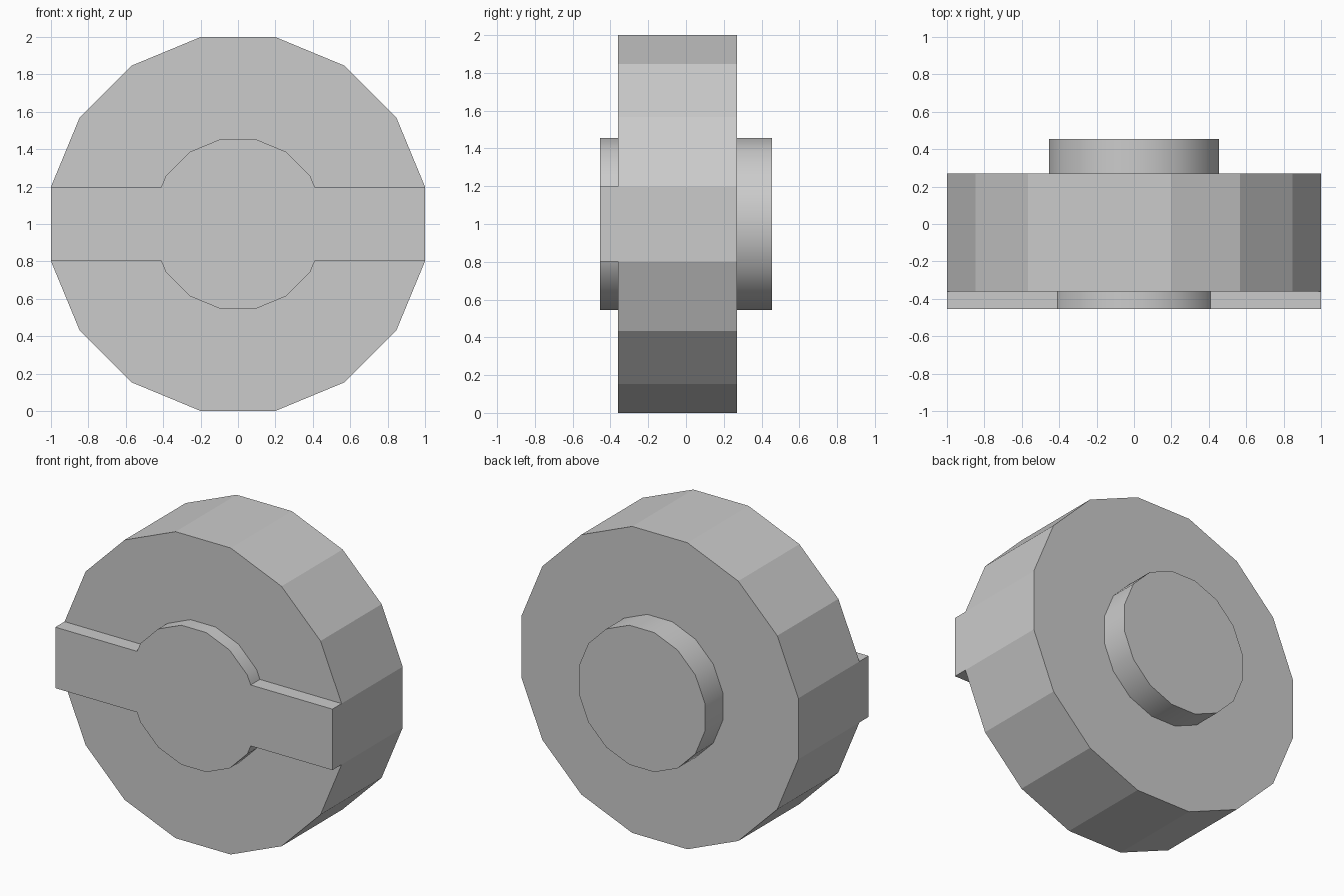
import bpy, bmesh, math

if "Cube" in bpy.data.objects:
    bpy.data.objects.remove(bpy.data.objects["Cube"])

SIDES = 16
Y_FRONT, Y_BACK, Y_TIP = -0.36, 0.27, 0.455
HUB = 0.455                                   # hub flat-to-centre distance
HALF_BAR = math.tan(math.pi / SIDES)          # bar matches one rim facet


def ring(apothem):
    """Regular polygon points (x, z) with a flat facet facing +x."""
    r = apothem / math.cos(math.pi / SIDES)
    return [(r * math.cos((k - 0.5) * 2 * math.pi / SIDES),
             r * math.sin((k - 0.5) * 2 * math.pi / SIDES)) for k in range(SIDES)]


bm = bmesh.new()


def add(points, y):
    return [bm.verts.new((x, y, z + 1)) for x, z in points]


# Disc rim and back face
front, back = add(ring(1), Y_FRONT), add(ring(1), Y_BACK)
for i in range(SIDES):
    j = (i + 1) % SIDES
    bm.faces.new((front[i], front[j], back[j], back[i]))
back_face = bm.faces.new(back)

# Front face split into a bar-with-hub outline and two outer regions
hub = ring(HUB)
(x1, z1), (x2, z2) = hub[1], hub[2]
xc = x1 + (x2 - x1) * (HALF_BAR - z1) / (z2 - z1)   # where bar meets hub
arc = [(xc, HALF_BAR)] + hub[2:8] + [(-xc, HALF_BAR)]
upper = add(arc, Y_FRONT)
lower = add([(-x, -z) for x, z in arc], Y_FRONT)
bm.faces.new(front[1:9] + upper[::-1])
bm.faces.new(front[9:] + front[:1] + lower[::-1])
key_face = bm.faces.new([front[0], front[1]] + upper + [front[8], front[9]] + lower)
bmesh.ops.recalc_face_normals(bm, faces=bm.faces[:])


def raise_face(face, y):
    """Extrude a face to depth y and smooth its side walls."""
    cap = bmesh.ops.extrude_discrete_faces(bm, faces=[face])["faces"][0]
    for v in cap.verts:
        v.co.y = y
    for e in cap.edges:
        for f in e.link_faces:
            f.smooth = f is not cap


# Raised front bar and hub
raise_face(key_face, -Y_TIP)

# Round boss on the back
bmesh.ops.inset_individual(bm, faces=[back_face], thickness=1 - HUB, use_even_offset=True)
raise_face(back_face, Y_TIP)

# Merge the bar ends with the rim facets they continue
seams = [e for e in bm.edges if all(abs(abs(v.co.x) - 1) < 1e-4 and abs(v.co.y - Y_FRONT) < 1e-4
                                    for v in e.verts)
         and e.verts[0].co.x * e.verts[1].co.x > 0]
bmesh.ops.dissolve_edges(bm, edges=seams, use_verts=False)

bmesh.ops.recalc_face_normals(bm, faces=bm.faces[:])
for f in bm.faces:
    if max(abs(v.co.x) for v in f.verts) > 0.99:
        f.smooth = False
for e in bm.edges:
    e.smooth = e.calc_face_angle(0) < math.radians(30)

mesh = bpy.data.meshes.new("wheel_disc")
bm.to_mesh(mesh)
bm.free()
bpy.context.collection.objects.link(bpy.data.objects.new("wheel_disc", mesh))
